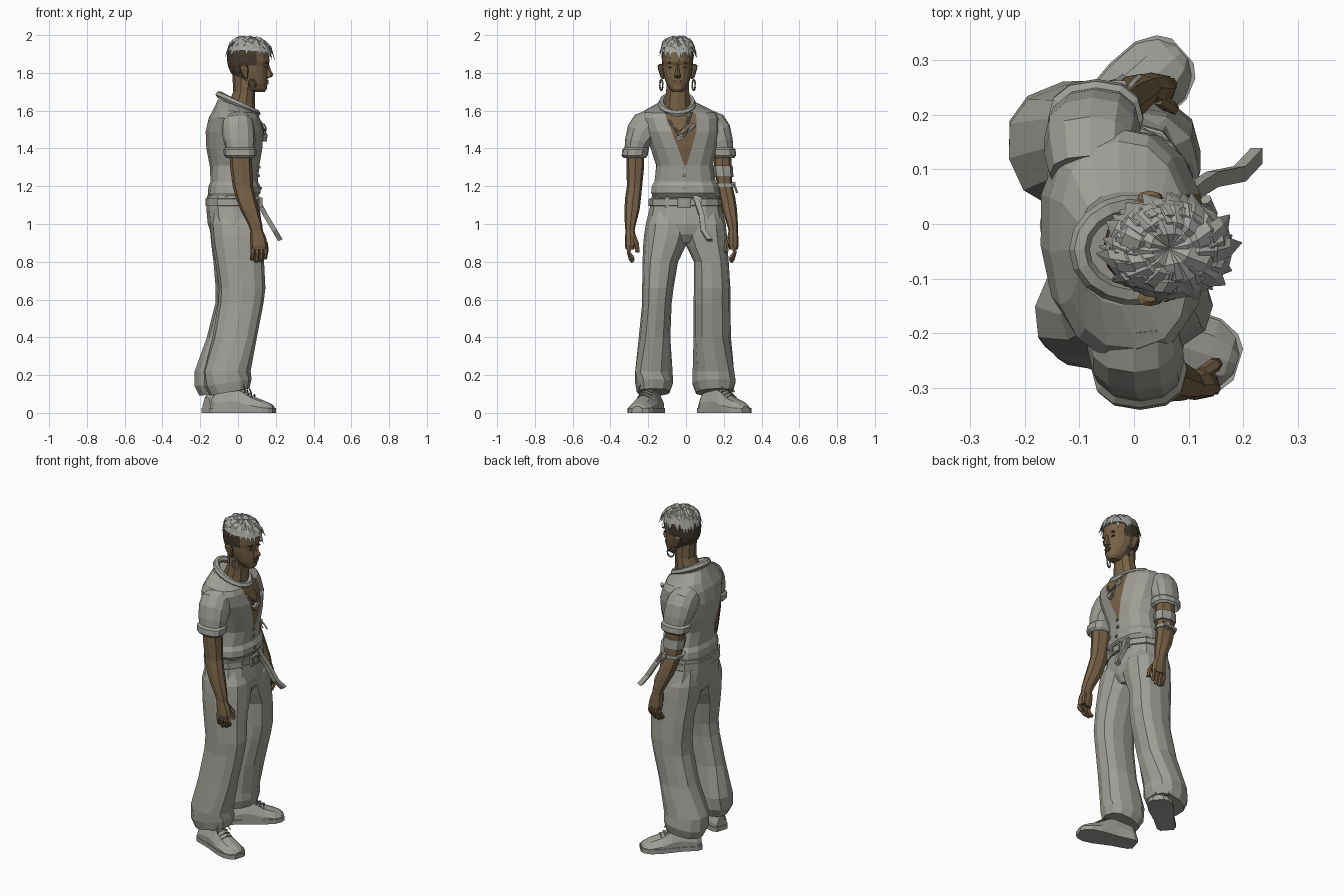
import bpy, bmesh, math, random
from mathutils import Vector, Matrix

random.seed(4)


def material(name, r, g, b):
    m = bpy.data.materials.new(name)
    m.diffuse_color = (r, g, b, 1)
    return m


CLOTH = material("grey cloth", .345, .34, .305)
SHOE = material("shoe grey", .345, .34, .31)
HAIR = material("silver hair", .365, .37, .345)
SKIN = material("brown skin", .185, .122, .062)
DARK = material("shaved hair brown", .055, .042, .027)
LIP = material("lip brown", .14, .08, .05)
METAL = material("dull metal", .26, .255, .23)


def same(p):
    return p


def far_arm(p):
    """Place a near (-y) arm point on the +y arm, which hangs further back."""
    t = max(0, min(1, (p[2] - .95) / .35))
    return (p[0] - .08, -p[1] - .045 - .03 * t, p[2])


def ring(z, x0, x1, y0, y1, n=12, tilt=0, ang=0, p=.85, gap=None, ty=0):
    """Rounded ring given by its extents, tilted in x or y; gap = half width of a front opening."""
    cx, cy, rx, ry = (x0 + x1) / 2, (y0 + y1) / 2, (x1 - x0) / 2, (y1 - y0) / 2
    if gap is None:
        angles = [2 * math.pi * i / n for i in range(n)]
    else:
        a0 = math.asin((gap / ry) ** (1 / p))
        angles = [0] + [a0 + (2 * math.pi - 2 * a0) * i / (n - 2) for i in range(n - 1)]
    out = []
    for a in angles:
        c, s = math.cos(a), math.sin(a)
        u = rx * math.copysign(abs(c) ** p, c)
        v = ry * math.copysign(abs(s) ** p, s)
        out.append((cx + u * math.cos(ang) - v * math.sin(ang),
                    cy + u * math.sin(ang) + v * math.cos(ang), z + tilt * u + ty * v))
    return out


def loft(name, rings, mats, rule=None, closed=False, fn=same):
    bm = bmesh.new()
    vs = [[bm.verts.new(fn(p)) for p in r] for r in rings]
    n, m = len(vs[0]), len(vs)
    for j in range(m if closed else m - 1):
        for i in range(n):
            a, b = vs[j], vs[(j + 1) % m]
            f = bm.faces.new((a[i], a[(i + 1) % n], b[(i + 1) % n], b[i]))
            if rule:
                f.material_index = rule(f.calc_center_median(), i, n)
    if not closed:
        for r in (vs[0], vs[-1]):
            f = bm.faces.new(r)
            if rule:
                f.material_index = rule(f.calc_center_median(), 5, n)
    bmesh.ops.recalc_face_normals(bm, faces=bm.faces)
    me = bpy.data.meshes.new(name)
    bm.to_mesh(me)
    bm.free()
    for k in (mats if isinstance(mats, list) else [mats]):
        me.materials.append(k)
    ob = bpy.data.objects.new(name, me)
    bpy.context.collection.objects.link(ob)
    return ob


def tube(name, pts, r, mat, closed=False, fn=same, k=6):
    """Round cord along a path; each section faces along the path."""
    pts = [Vector(fn(p)) for p in pts]
    rings, m = [], len(pts)
    for i, p in enumerate(pts):
        a = pts[i - 1] if (closed or i) else p
        b = pts[(i + 1) % m] if (closed or i < m - 1) else p
        d = (b - a).normalized()
        up = Vector((0, 1, 0)) if abs(d.y) < .8 and not closed else Vector((0, 0, 1))
        s = d.cross(up).normalized()
        t = s.cross(d)
        rings.append([p + r * (math.cos(q) * s + math.sin(q) * t)
                      for q in (2 * math.pi * h / k for h in range(k))])
    return loft(name, rings, mat, closed=closed)


def block(name, loc, size, mat, rot=0):
    x, y, z = (s / 2 for s in size)
    ob = loft(name, [[(-x, -y, h), (x, -y, h), (x, y, h), (-x, y, h)] for h in (-z, z)], mat)
    ob.location = loc
    ob.rotation_euler[0] = rot
    return ob


# Trousers: hips and two flared legs that meet at the crotch
loft("trouser_hips", [ring(*r) for r in (
    (1.15, -.165, .1, -.18, .175), (1.08, -.168, .115, -.193, .19),
    (1.0, -.16, .126, -.213, .211), (.945, -.14, .115, -.2, .195), (.9, -.1, .09, -.03, .03))], CLOTH)
loft("near_trouser_leg", [ring(*r) for r in (
    (1.1, -.13, .075, -.17, -.03), (1.0, -.148, .126, -.212, .02), (.94, -.143, .132, -.222, .02),
    (.88, -.135, .135, -.227, -.003), (.8, -.12, .138, -.23, -.042),
    (.66, -.1, .145, -.232, -.066), (.58, -.105, .135, -.232, -.076), (.4, -.135, .1, -.25, -.083))]
    + [ring(.22, -.183, .068, -.27, -.07, ang=-.15), ring(.16, -.178, .072, -.27, -.068, tilt=.15),
       ring(.11, -.15, .06, -.26, -.085, tilt=.18)], CLOTH)
loft("far_trouser_leg", [ring(*r) for r in (
    (1.1, -.14, .07, .03, .165), (1.0, -.15, .12, -.02, .21), (.94, -.146, .122, -.02, .217),
    (.88, -.14, .122, .003, .22), (.8, -.13, .122, .042, .226),
    (.66, -.118, .12, .042, .235), (.58, -.12, .105, .04, .235), (.4, -.165, .06, .04, .238))]
    + [ring(.22, -.232, .018, .033, .257, ang=.2), ring(.16, -.232, .018, .033, .264, tilt=.15, ang=.2),
       ring(.11, -.207, .005, .053, .25, tilt=.18, ang=.2)], CLOTH)


# Shoes: sections from heel to toe, with a wider sole and crossing laces
def shoe(side, heel, angle):
    M = Matrix.Translation((*heel, 0)) @ Matrix.Rotation(angle, 4, 'Z')
    fn = lambda p: M @ Vector(p)
    prof = [(0, .034, .085), (.025, .05, .11), (.12, .053, .14), (.17, .06, .125), (.225, .068, .088),
            (.285, .067, .065), (.322, .049, .05), (.338, .026, .036)]
    loft(side + "_shoe_upper", [[(u, -w, .01), (u, -w, h * .45), (u, -w * .55, h * .9), (u, 0, h),
         (u, w * .55, h * .9), (u, w, h * .45), (u, w, .01)] for u, w, h in prof], SHOE, fn=fn)
    loft(side + "_shoe_sole", [[(u * 1.025 - .005, v, z) for v, z in
         ((-w - .004, 0), (-w - .004, .026), (w + .004, .026), (w + .004, 0))] for u, w, h in prof], SHOE, fn=fn)
    for i in range(4):
        u, z = .165 + .02 * i, .132 - .0125 * i
        tube(side + "_shoe_lace", [(u, -.034, z - .012), (u + .008, 0, z + .003), (u, .034, z - .012)],
             .004, SHOE, fn=fn, k=4)
    for s in (-1, 1):
        tube(side + "_lace_loop", [(.165, 0, .135), (.18, .03 * s, .15), (.2, .045 * s, .11)], .004, SHOE, fn=fn, k=4)


shoe("near", (-.135, -.157), -.3)
shoe("far", (-.165, .09), .73)

# Shirt with an open front: the strips beside the front vertex are bare chest
loft("open_shirt", [ring(z, a, b, c, d, 16, t, g, .82, gap) for z, a, b, c, d, t, g, gap in (
    (1.14, -.155, .1, -.175, .17, 0, 0, .012), (1.165, -.16, .12, -.188, .18, 0, 0, .012),
    (1.2, -.156, .118, -.184, .176, 0, 0, .012), (1.225, -.145, .105, -.17, .16, 0, 0, .012),
    (1.31, -.15, .113, -.16, .145, 0, .03, .006), (1.4, -.168, .128, -.19, .16, 0, .06, .036),
    (1.49, -.172, .133, -.225, .175, 0, .1, .066), (1.56, -.155, .112, -.25, .175, 0, .1, .08),
    (1.595, -.132, .1, -.23, .152, -.08, .09, .08), (1.628, -.105, .085, -.15, .06, -.35, 0, .065))],
    [CLOTH, SKIN], lambda c, i, n: int(c.z > 1.32 and i in (0, n - 1)))
for z, x in ((1.19, .121), (1.255, .112), (1.3, .114)):
    block("shirt_button", (x, -.01, z), (.01, .014, .014), METAL)
tube("rolled_collar", [(.1 * math.cos(a), -.047 + .083 * math.sin(a), 1.635 - .05 * math.cos(a))
     for a in (math.pi * i / 9 for i in range(18))], .019, CLOTH, True)

# Belt, buckle and hanging strap
loft("belt", [ring(z, -.173, .112 + e, -.192 - e, .187 + e) for z, e in ((1.095, .004), (1.098, .007), (1.132, .005), (1.136, 0))], CLOTH)
for dy in (-.03, .03):
    block("buckle_side", (.12, -.01 + dy, 1.113), (.018, .012, .055), METAL)
for dz in (-.023, .023):
    block("buckle_bar", (.12, -.01, 1.113 + dz), (.018, .07, .011), METAL)
block("buckle_plate", (.116, -.01, 1.113), (.012, .05, .034), CLOTH)
for y, x in ((-.1, .095), (.075, .103)):
    block("belt_loop", (x, y, 1.115), (.02, .018, .06), CLOTH)
loft("hanging_strap", [[(x - .012, y - .014, z - .006), (x + .01, y - .014, z + .006),
     (x + .01, y + .014, z + .006), (x - .012, y + .014, z - .006)] for x, y, z in (
     (.1, .05, 1.145), (.118, .065, 1.1), (.145, .082, 1.05), (.195, .092, .965), (.226, .125, .914))], CLOTH)

# Arms, sleeves and hands, built near side and placed again on the far side
for side, fn in (("near", same), ("far", far_arm)):
    loft(side + "_sleeve", [ring(*r[:5], ty=r[5]) for r in (
        (1.54, -.075, .075, -.2, -.13, -1.9), (1.518, -.085, .083, -.272, -.14, -.9),
        (1.485, -.085, .09, -.307, -.155, -.5), (1.44, -.077, .092, -.322, -.18, -.15),
        (1.405, -.068, .088, -.325, -.197, 0), (1.395, -.078, .097, -.337, -.197, 0),
        (1.362, -.074, .097, -.341, -.203, 0), (1.35, -.06, .085, -.33, -.213, 0),
        (1.38, -.05, .075, -.32, -.22, 0))], CLOTH, fn=fn)
    loft(side + "_arm", [ring(*r, n=8) for r in (
        (1.42, -.047, .07, -.315, -.222), (1.3, -.042, .075, -.315, -.222), (1.2, -.028, .08, -.313, -.232),
        (1.14, -.012, .093, -.322, -.238), (1.08, .01, .108, -.326, -.245), (1.0, .052, .128, -.324, -.265),
        (.965, .065, .132, -.321, -.272), (.93, .064, .148, -.322, -.264), (.885, .065, .158, -.323, -.268),
        (.865, .07, .152, -.318, -.275))], SKIN, fn=fn)
    for i in range(4):
        x = .076 + .023 * i
        low = (.812, .8, .803, .818)[i]
        tube(side + "_finger", [(x, -.298, .885), (x + .003, -.303, .85), (x, -.293, low + .014),
             (x - .003, -.281, low)], .0115, SKIN, fn=fn)
    tube(side + "_thumb", [(.125, -.275, .93), (.146, -.26, .895), (.15, -.257, .85)], .013, SKIN, fn=fn)

# Wrapped band and knotted cord on the far arm
for name, z0, z1 in (("arm_wrap", 1.25, 1.31), ("arm_cord", 1.195, 1.215)):
    loft(name, [ring(z0, -.042, .088, -.322, -.222, 8), ring(z1, -.05, .084, -.322, -.216, 8)], CLOTH, fn=far_arm)
block("cord_knot", (-.03, .252, 1.208), (.03, .022, .028), CLOTH)
for x in (-.04, -.01):
    tube("cord_tail", [(x, .25, 1.21), (x + .01, .262, 1.19), (x + .02, .27, 1.165)], .006, CLOTH, k=4)

# Neck and head, shaved at the back and sides
loft("neck", [ring(z, a, b, c, d, 10, p=1) for z, a, b, c, d in (
    (1.58, -.07, .09, -.13, .04), (1.64, -.05, .09, -.115, .025), (1.7, -.025, .09, -.108, .02),
    (1.79, -.03, .1, -.106, .016))], SKIN)
HY = -.045
loft("head", [ring(z, a, b, HY - w, HY + w, 16, p=.95) for z, a, b, w in (
    (1.7, .07, .142, .026), (1.715, .045, .153, .042), (1.745, .015, .156, .06), (1.775, -.02, .158, .07),
    (1.81, -.043, .157, .078), (1.838, -.053, .158, .081), (1.86, -.057, .167, .083), (1.9, -.057, .163, .084),
    (1.94, -.045, .15, .075), (1.965, 0, .12, .05))], [SKIN, DARK],
    lambda c, i, n: int((c.x < (.035 if c.z < 1.84 else .08) and c.z > 1.78) or c.z > 1.93))
loft("nose", [ring(z, .13, x, HY - w, HY + w, 6) for z, x, w in (
    (1.85, .163, .008), (1.81, .176, .011), (1.79, .188, .018), (1.778, .178, .02), (1.773, .16, .012))], SKIN)
block("upper_lip", (.154, HY, 1.757), (.016, .04, .009), LIP)
block("lower_lip", (.153, HY, 1.747), (.015, .034, .009), LIP)
for s in (-1, 1):
    y = HY + s * .034
    block("eye", (.147, y, 1.829), (.01, .026, .006), DARK)
    block("eyebrow", (.15, y, 1.854), (.012, .032, .006), DARK, s * -.1)
    y = HY + s * .08
    loft("ear", [ring(z, a, b, y - w + s * o, y + w + s * o, 8) for z, a, b, w, o in (
        (1.768, .035, .05, .007, -.003), (1.785, .025, .053, .011, .002), (1.82, .008, .056, .014, .009),
        (1.838, .006, .05, .014, .012), (1.846, .02, .04, .008, .01))], SKIN)
    tube("earring", [(.075 + .018 * math.cos(a), y + s * .006 + .008 * math.cos(a), 1.736 + .028 * math.sin(a))
         for a in (math.pi * i / 6 + .1 for i in range(12))], .005, METAL, True)

# Hair: a dome with pointed locks swept out from the crown
HX, RX, RY = .065, .121, .097


def dome(a, r, lift=0):
    return Vector((HX + RX * r * math.cos(a), HY + RY * r * math.sin(a),
                   1.896 + .08 * math.sqrt(max(0, 1 - r * r)) - .01 * math.cos(a) * r + lift))


loft("hair_cap", [[dome(2 * math.pi * i / 16, r) for i in range(16)] for r in (.97, .9, .7, .4, .1)], HAIR)
for row, (count, r0, r1) in enumerate(((26, .45, 1.07), (20, .2, 1.02), (13, 0, .85))):
    for i in range(count):
        a = 2 * math.pi * (i + random.uniform(-.4, .4)) / count
        reach, high = random.uniform(-.1, .06), random.uniform(-.004, .008)
        rings = []
        for t, w, h in ((0, .008, .002), (.35, .022, .012 + high), (.72, .017, .015 + high), (1, .001, random.uniform(-.012, .014))):
            r = r0 + (r1 - r0 + reach) * t
            q = a + .45 * t * math.sin(a + .8)
            p = dome(q, r, h - .006)
            if t == 1 and row == 0:
                p.z -= random.uniform(.004, .024)
            side = Vector((-math.sin(q), math.cos(q), 0)) * w
            rings.append([p - side, p + Vector((0, 0, w * .6)), p + side, p - Vector((0, 0, w * .9))])
        loft("hair_lock", rings, HAIR)

# Necklace cords and pendant
for drop, w in ((1.49, .055), (1.455, .045)):
    tube("necklace_cord", [(.088, HY - w - .015, 1.59), (.125, HY - w * .7, 1.53), (.14, HY + .012, drop),
         (.128, HY + w, 1.53), (.09, HY + w + .02, 1.59)], .0045, METAL, k=5)
tube("pendant", [(.142, -.048, 1.45), (.147, -.015, 1.47), (.143, .02, 1.5), (.132, .045, 1.525)], .011, CLOTH)
block("pendant_head", (.143, -.035, 1.456), (.02, .034, .026), METAL, .5)
